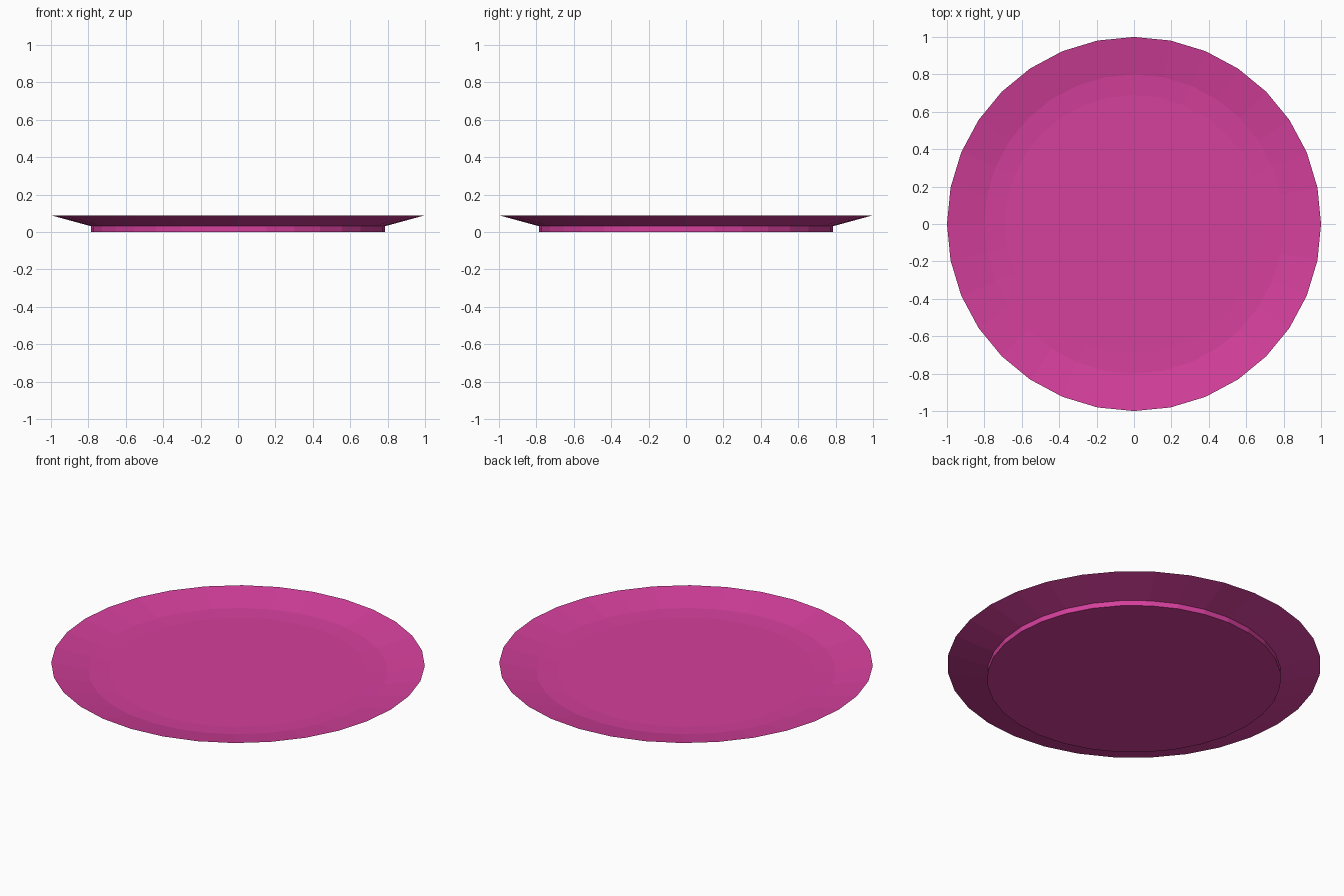
import bpy, bmesh, math

if "Cube" in bpy.data.objects:
    bpy.data.objects.remove(bpy.data.objects["Cube"])

SIDES = 32

# Plate cross-section (radius, height): foot, underside of rim, rim edge, well
PROFILE = [(0.787, 0.0), (0.787, 0.031), (1.0, 0.089), (0.80, 0.048), (0.69, 0.042)]

bm = bmesh.new()
rings = []
for r, z in PROFILE:
    rings.append([bm.verts.new((r * math.cos(2 * math.pi * i / SIDES),
                                r * math.sin(2 * math.pi * i / SIDES), z))
                  for i in range(SIDES)])

# Walls between neighbouring rings
for a, b in zip(rings, rings[1:]):
    for i in range(SIDES):
        j = (i + 1) % SIDES
        bm.faces.new((a[i], a[j], b[j], b[i]))

# Flat base and flat eating surface
bm.faces.new(rings[0][::-1])
bm.faces.new(rings[-1])
bmesh.ops.recalc_face_normals(bm, faces=bm.faces)

mesh = bpy.data.meshes.new("plate")
bm.to_mesh(mesh)
bm.free()
plate = bpy.data.objects.new("plate", mesh)
bpy.context.collection.objects.link(plate)

# Pink glaze
pink = bpy.data.materials.new("pink_glaze")
pink.diffuse_color = (0.66, 0.05, 0.33, 1.0)
pink.use_nodes = True
pink.node_tree.nodes["Principled BSDF"].inputs["Base Color"].default_value = pink.diffuse_color
mesh.materials.append(pink)
